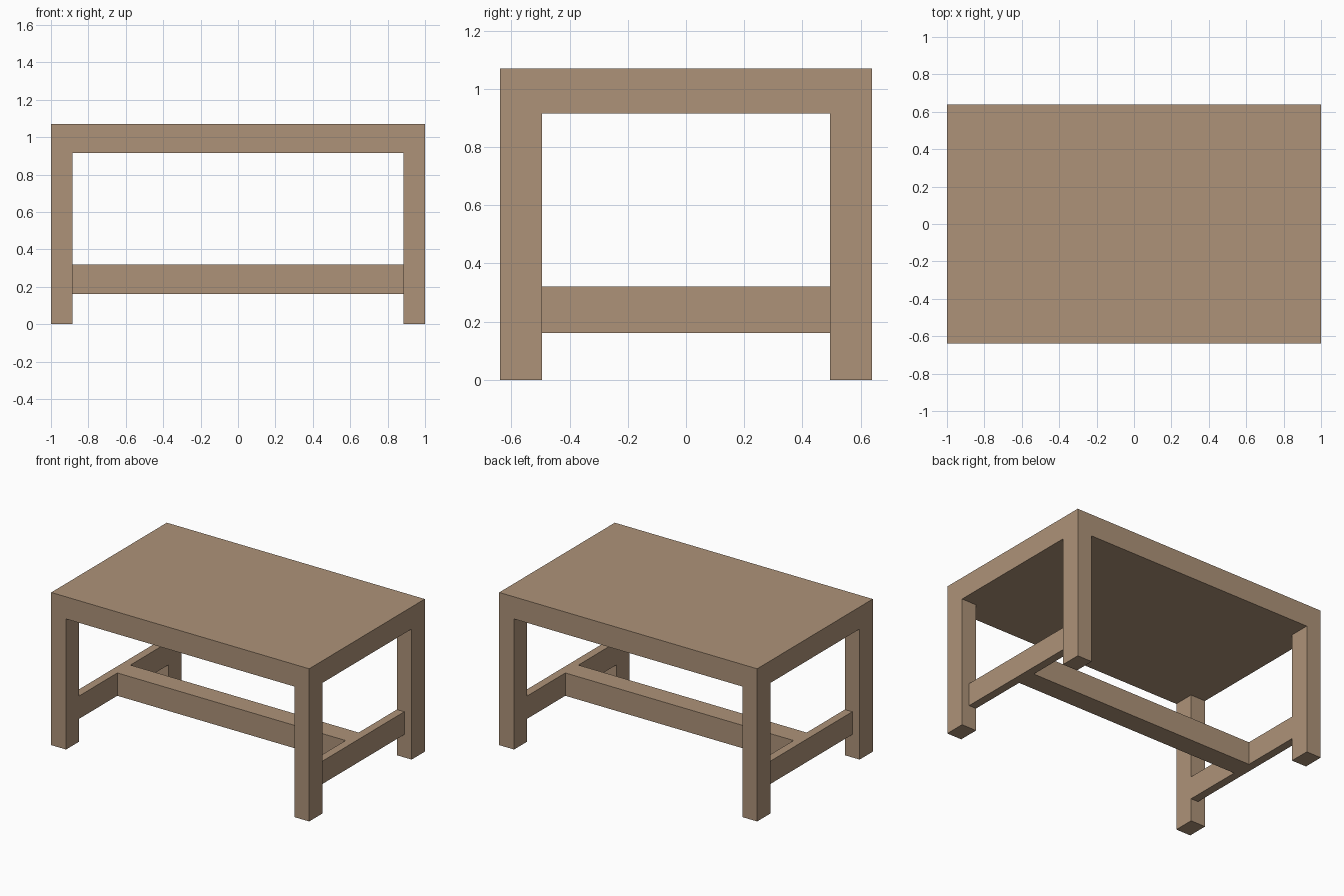
import bpy
import bmesh

if "Cube" in bpy.data.objects:
    bpy.data.objects.remove(bpy.data.objects["Cube"])

wood = bpy.data.materials.new("wood")
wood.diffuse_color = (0.42, 0.29, 0.19, 1)
wood.use_nodes = True
wood.node_tree.nodes["Principled BSDF"].inputs["Base Color"].default_value = wood.diffuse_color

HX, HY, HEIGHT = 1.0, 0.64, 1.07      # half length, half depth, height
LEG_X, LEG_Y = 0.115, 0.145           # leg section
TOP_Z = 0.915                         # underside of the top
RAIL_Z = (0.16, 0.32)                 # stretcher bottom and top
IN_X, IN_Y = HX - LEG_X, HY - LEG_Y   # inner faces of the legs


def box(name, xs, ys, zs):
    """Box between the given (min, max) pairs."""
    bm = bmesh.new()
    bmesh.ops.create_cube(bm, size=1)
    for v in bm.verts:
        v.co = [r[0] + (c + 0.5) * (r[1] - r[0]) for c, r in zip(v.co, (xs, ys, zs))]
    mesh = bpy.data.meshes.new(name)
    bm.to_mesh(mesh)
    bm.free()
    mesh.materials.append(wood)
    obj = bpy.data.objects.new(name, mesh)
    bpy.context.collection.objects.link(obj)
    return obj


def side_range(sign, a, b):
    return tuple(sorted((sign * a, sign * b)))


# Thick solid top
box("table_top", (-HX, HX), (-HY, HY), (TOP_Z, HEIGHT))

for sx, side in ((-1, "left"), (1, "right")):
    # Corner legs, flush with the top's edges
    for sy, end in ((-1, "front"), (1, "back")):
        box(f"{end}_{side}_leg", side_range(sx, IN_X, HX),
            side_range(sy, IN_Y, HY), (0, TOP_Z))
    # Side stretcher, half the leg thickness, flush with its inner face
    box(f"{side}_stretcher", side_range(sx, IN_X, IN_X + LEG_X / 2),
        (-IN_Y, IN_Y), RAIL_Z)

# Long stretcher joining the two side stretchers
box("centre_stretcher", (-IN_X, IN_X), (-LEG_Y / 2, LEG_Y / 2), RAIL_Z)
